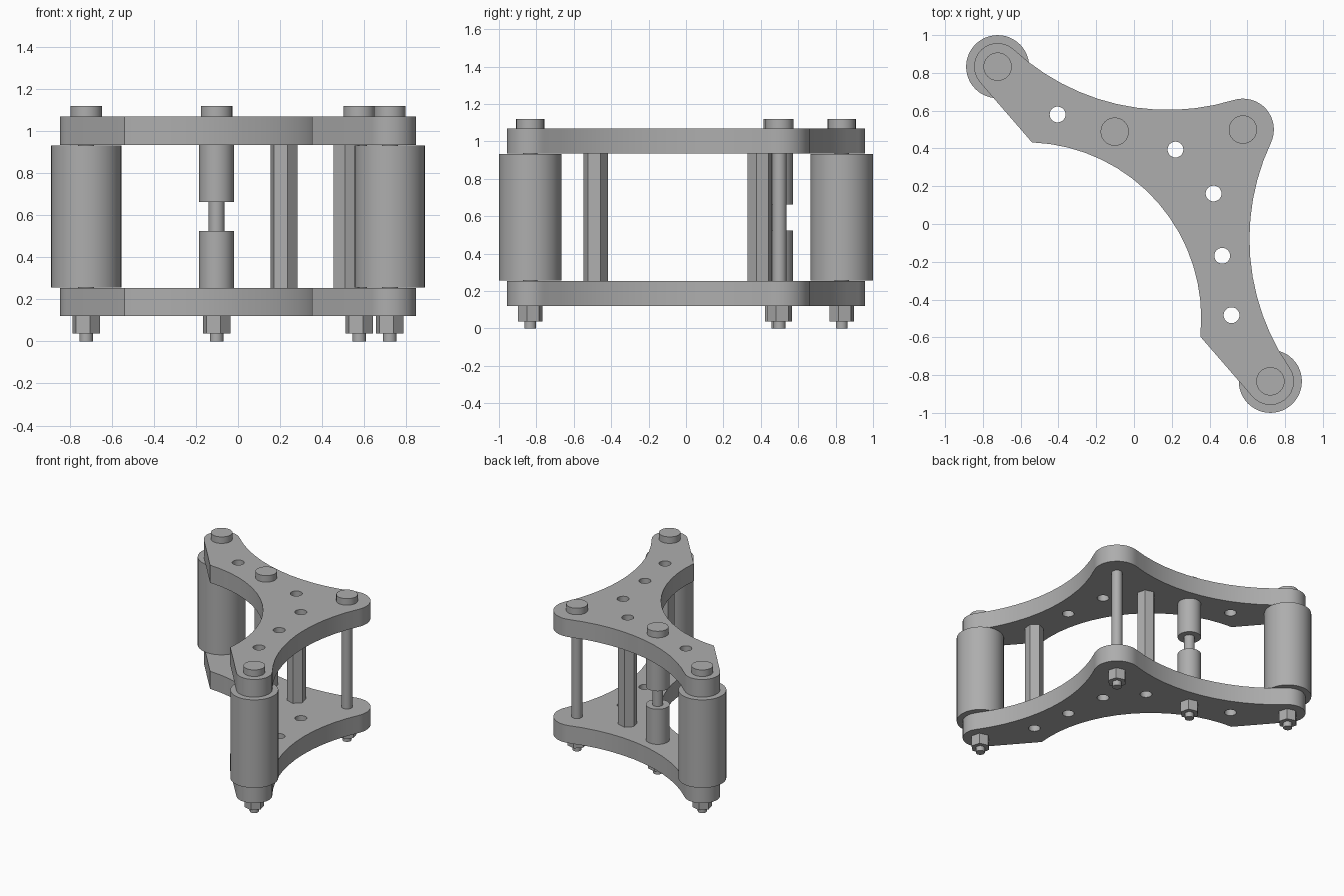
import bpy, bmesh, math
from math import cos, sin, pi, atan2, hypot, radians

if "Cube" in bpy.data.objects:
    bpy.data.objects.remove(bpy.data.objects["Cube"])

metal = bpy.data.materials.new("plain_grey")
metal.diffuse_color = (0.42, 0.42, 0.42, 1)
metal.use_nodes = True
metal.node_tree.nodes["Principled BSDF"].inputs["Base Color"].default_value = metal.diffuse_color

# Symmetry frame seen from above: u points at the apex, v at the front tip
U, V = (0.7557, 0.655), (0.655, -0.7557)
TIP, APEX = 1.102, 0.763


def world(u, v):
    return (u * U[0] + v * V[0], u * U[1] + v * V[1])


def arc(cx, cy, r, a0, a1, n):
    return [(cx + r * cos(a0 + (a1 - a0) * i / n), cy + r * sin(a0 + (a1 - a0) * i / n))
            for i in range(n + 1)]


def circle(c, r, n=32, a=0.0):
    return arc(c[0], c[1], r, a, a + 2 * pi, n)[:-1]


def finish(ob):
    ob.data.materials.clear()
    ob.data.materials.append(metal)
    bpy.ops.object.select_all(action='DESELECT')
    ob.select_set(True)
    bpy.context.view_layer.objects.active = ob
    bpy.ops.object.shade_smooth_by_angle(angle=radians(30))


def slab(name, loops, z0, z1):
    """Extrude a flat profile; the loops after the first are holes."""
    cu = bpy.data.curves.new(name, 'CURVE')
    cu.dimensions, cu.fill_mode, cu.extrude = '2D', 'BOTH', (z1 - z0) / 2
    for pts in loops:
        sp = cu.splines.new('POLY')
        sp.points.add(len(pts) - 1)
        for p, q in zip(sp.points, pts):
            p.co = (q[0], q[1], 0, 1)
        sp.use_cyclic_u = True
    tmp = bpy.data.objects.new(name + "_curve", cu)
    bpy.context.collection.objects.link(tmp)
    dg = bpy.context.evaluated_depsgraph_get()
    me = bpy.data.meshes.new_from_object(tmp.evaluated_get(dg))
    bpy.data.objects.remove(tmp)
    bm = bmesh.new()
    bm.from_mesh(me)
    bmesh.ops.remove_doubles(bm, verts=bm.verts, dist=1e-4)
    bmesh.ops.translate(bm, verts=bm.verts, vec=(0, 0, (z0 + z1) / 2))
    bmesh.ops.recalc_face_normals(bm, faces=bm.faces)
    bm.to_mesh(me)
    bm.free()
    ob = bpy.data.objects.new(name, me)
    bpy.context.collection.objects.link(ob)
    finish(ob)


def rod(name, c, r, z0, z1, n=32, a=0.0):
    bpy.ops.mesh.primitive_cylinder_add(vertices=n, radius=r, depth=z1 - z0,
                                        location=(c[0], c[1], (z0 + z1) / 2), rotation=(0, 0, a))
    ob = bpy.context.object
    ob.name = name
    finish(ob)


# Plate outline: half of it as tangent arcs, then mirrored
cu_, cv_, R = 1.317, 1.246, 1.2
half = arc(APEX, 0, 0.164, 0, atan2(cv_, cu_ - APEX), 8)
half += arc(cu_, cv_, R, atan2(-cv_, APEX - cu_), atan2(TIP - cv_, -cu_), 12)[1:-1]
half += arc(0, TIP, 0.125, atan2(cv_ - TIP, cu_), pi, 14)
half += arc(-0.761, 0, 0.931, atan2(0.68, 0.636), 0, 8)
outline = half + [(u, -v) for u, v in half[-2:0:-1]]
outline = [world(u, v) for u, v in outline]

# Open holes (the sixth position carries the spacer bolt)
open_holes = [world(*p) for p in ((0.074, 0.703), (0.074, -0.703), (0.243, 0.433),
                                  (0.424, 0.154), (0.424, -0.154))]
for name, z0, z1 in (("bottom_plate", 0.12, 0.255), ("top_plate", 0.935, 1.07)):
    slab(name, [outline] + [circle(h, 0.042, 24) for h in open_holes], z0, z1)

# Hollow hexagonal standoffs
for i, ang in ((0, 23), (4, 44)):
    c = open_holes[i]
    slab("standoff", [circle(c, 0.067, 6, radians(ang)), circle(c, 0.042, 24)], 0.255, 0.935)

# Bolts with round heads and hexagonal nuts
tips = [world(0, TIP), world(0, -TIP)]
spacer = world(0.243, -0.436)
for c in tips + [world(APEX, 0), spacer]:
    rod("bolt_head", c, 0.075, 1.07, 1.12)
    rod("bolt_shaft", c, 0.038, 0.12, 1.07, 24)
    rod("bolt_end", c, 0.032, 0.0, 0.12, 24)
    rod("nut", c, 0.068, 0.038, 0.12, 6, radians(15))

# Rollers at both tips
for c in tips:
    rod("roller", c, 0.167, 0.257, 0.933, 48)

# Split spacer sleeve
rod("lower_sleeve", spacer, 0.083, 0.255, 0.525)
rod("upper_sleeve", spacer, 0.083, 0.663, 0.935)
